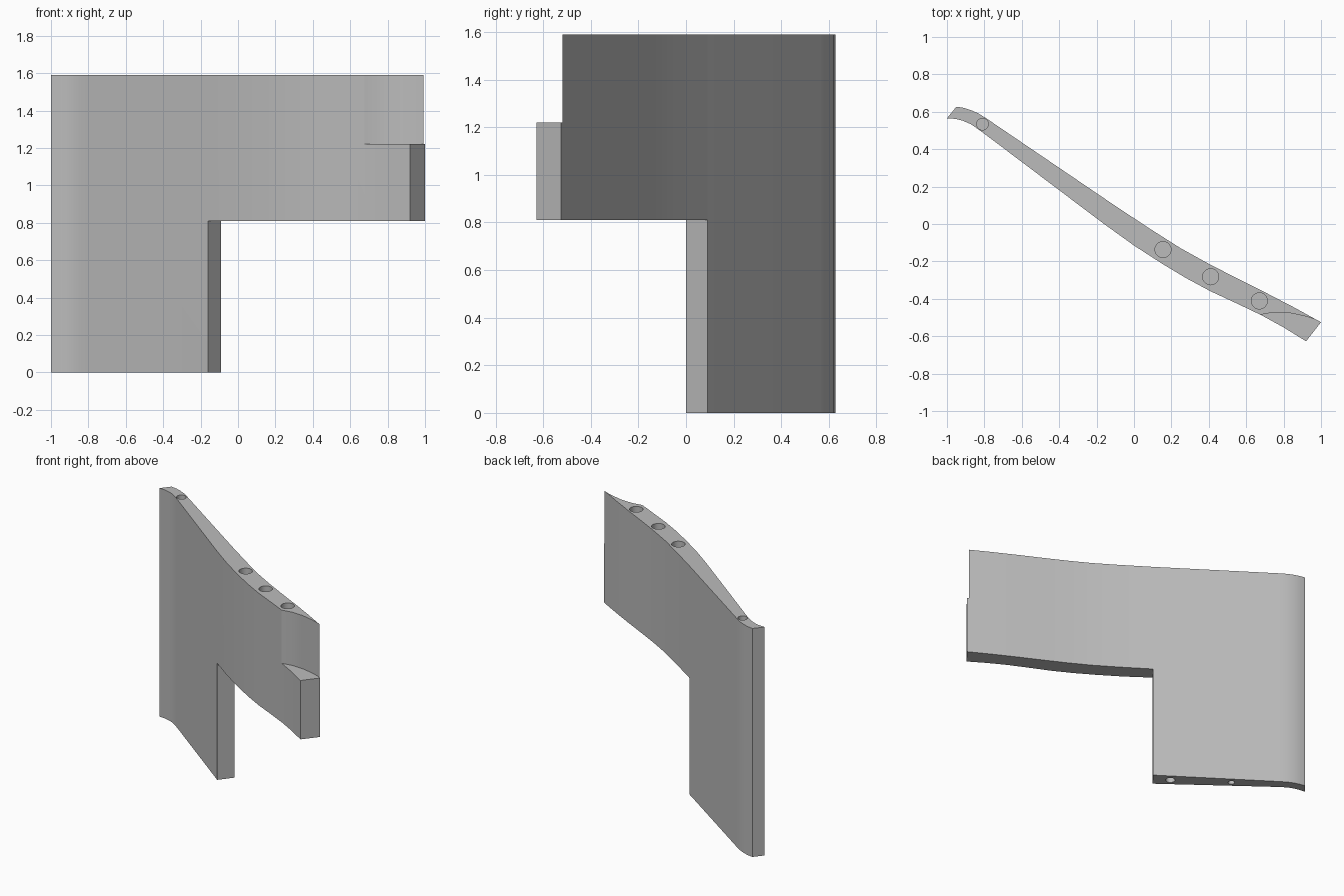
import bpy, bmesh, math

cube = bpy.data.objects.get("Cube")
if cube:
    bpy.data.objects.remove(cube, do_unlink=True)

HEIGHT, ARM_BOTTOM, LEDGE = 1.59, 0.81, 1.22

grey = bpy.data.materials.new("plain grey")
grey.use_nodes = True
grey.diffuse_color = (0.5, 0.5, 0.5, 1)
grey.node_tree.nodes["Principled BSDF"].inputs["Base Color"].default_value = (0.5, 0.5, 0.5, 1)


def prism(name, outline, z0, z1):
    """Upright solid with the given plan outline."""
    bm = bmesh.new()
    base = bm.faces.new([bm.verts.new((x, y, z0)) for x, y in outline])
    up = bmesh.ops.extrude_face_region(bm, geom=[base])["geom"]
    bmesh.ops.translate(bm, vec=(0, 0, z1 - z0),
                        verts=[v for v in up if isinstance(v, bmesh.types.BMVert)])
    bmesh.ops.recalc_face_normals(bm, faces=bm.faces)
    mesh = bpy.data.meshes.new(name)
    bm.to_mesh(mesh)
    bm.free()
    mesh.materials.append(grey)
    obj = bpy.data.objects.new(name, mesh)
    bpy.context.collection.objects.link(obj)
    return obj


def circle(x, y, r, n=32):
    return [(x + r * math.cos(math.tau * i / n), y + r * math.sin(math.tau * i / n))
            for i in range(n)]


def cut(target, outline, z0, z1):
    """Subtract an upright prism, then discard the cutter."""
    cutter = prism("cutter", outline, z0, z1)
    cutter.hide_render = True
    mod = target.modifiers.new("cut", "BOOLEAN")
    mod.operation, mod.solver, mod.object = "DIFFERENCE", "EXACT", cutter
    bpy.context.view_layer.objects.active = target
    bpy.ops.object.modifier_apply(modifier=mod.name)
    bpy.data.objects.remove(cutter, do_unlink=True)


# Curved panel: front edge from the curled end, then the back edge returning
front = [(-1, .565), (-.955, .562), (-.915, .552), (-.875, .535), (-.835, .508), (-.79, .475),
         (-.16, 0), (0, -.115), (.15, -.212), (.28, -.29), (.41, -.36), (.55, -.425),
         (.68, -.487), (.8, -.553), (.92, -.627)]
back = [(-.95, .627), (-.91, .621), (-.87, .608), (-.83, .59), (-.79, .565),
        (-.09, .09), (.1, -.035), (.25, -.13), (.4, -.213), (.55, -.29),
        (.7, -.365), (.85, -.443), (1, -.525)]
panel = prism("curved_panel", front + back[::-1], 0, HEIGHT)

# Open space below the arm
cut(panel, [(-.23, -.09), (-.02, .18), (1.5, .18), (1.5, -1), (-.23, -1)], -.5, ARM_BOTTOM)

# Curved rebate at the upper front of the arm tip
cut(panel, [(.64, -.49), (.68, -.484), (.75, -.472), (.83, -.475), (.91, -.492), (.96, -.507),
            (1.01, -.528), (1.01, -.8), (.64, -.8)], LEDGE, HEIGHT + .2)

# Blind dowel holes in the top edge and under the leg
for x, y, r in [(-.81, .534, .031), (.155, -.137, .043), (.41, -.282, .043), (.67, -.411, .043)]:
    cut(panel, circle(x, y, r), HEIGHT - .2, HEIGHT + .1)
for x, y, r in [(-.22, .112, .031), (-.55, .347, .022)]:
    cut(panel, circle(x, y, r), -.1, .2)

# Smooth curved faces with sharp edges
bpy.ops.object.select_all(action="DESELECT")
panel.select_set(True)
bpy.context.view_layer.objects.active = panel
bpy.ops.object.shade_smooth_by_angle(angle=math.radians(25))
